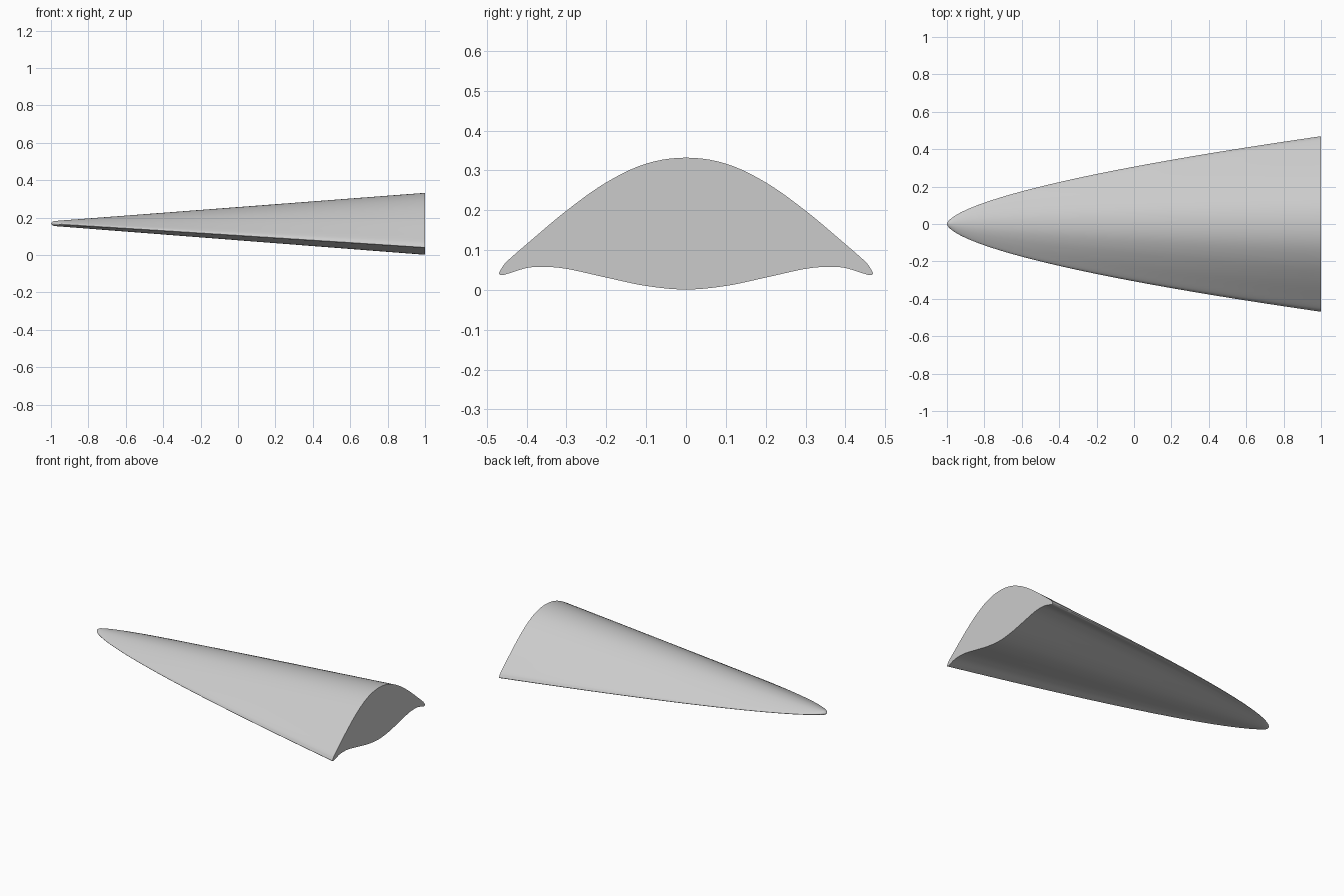
import bpy, bmesh, math

cube = bpy.data.objects.get("Cube")
if cube:
    bpy.data.objects.remove(cube, do_unlink=True)

grey = bpy.data.materials.new("light grey")
grey.use_nodes = True
colour = (0.6, 0.6, 0.6, 1)
grey.diffuse_color = colour
grey.node_tree.nodes["Principled BSDF"].inputs["Base Color"].default_value = colour

# Half of the rear cross-section (y, z), from the ridge round the edge to the keel
HALF = [(0, .332), (.1, .317), (.2, .27), (.3, .199), (.4, .115), (.45, .071),
        (.465, .051), (.469, .041), (.461, .037), (.44, .043), (.4, .055),
        (.36, .058), (.3, .053), (.2, .031), (.1, .010), (0, .001)]
EDGE = 7          # index of the outermost point
STEPS = 5         # points per profile span
STATIONS = 56
NOSE_Z, NOSE_R = .168, .012


def catmull(a, b, c, d, t):
    return .5 * (2 * b + (c - a) * t + (2 * a - 5 * b + 4 * c - d) * t * t
                 + (3 * b - a - 3 * c + d) * t ** 3)


# Closed smooth ring: (share of half width, rear height, upper or lower side)
points = HALF + [(-y, z) for y, z in HALF[-2:0:-1]]
n = len(points)
half_width = HALF[EDGE][0]
ring = []
for i in range(n):
    quad = [points[(i + k) % n] for k in (-1, 0, 1, 2)]
    side = 1 if i < EDGE or i >= n - EDGE else -1
    for k in range(STEPS):
        y, z = (catmull(*[p[axis] for p in quad], k / STEPS) for axis in (0, 1))
        ring.append((y / half_width, z, side))

# Loft the section from the rear base to the blunt nose
bm = bmesh.new()
loops = []
for s in range(STATIONS + 1):
    f = max((s / STATIONS) ** 2.5, .00005)
    width = half_width * f ** .615
    nose = NOSE_R * min(1, math.sqrt(f / .008))
    loop = []
    for u, z, side in ring:
        nose_z = NOSE_Z + side * nose * math.sqrt(max(0, 1 - u * u))
        loop.append(bm.verts.new((2 * f - 1, width * u, nose_z + (z - nose_z) * f)))
    loops.append(loop)
for a, b in zip(loops, loops[1:]):
    for i in range(len(ring)):
        j = (i + 1) % len(ring)
        bm.faces.new((a[i], a[j], b[j], b[i]))
bm.faces.new(loops[0])
bm.faces.new(loops[-1])
bmesh.ops.recalc_face_normals(bm, faces=bm.faces)

mesh = bpy.data.meshes.new("lifting_body")
bm.to_mesh(mesh)
bm.free()
mesh.materials.append(grey)
body = bpy.data.objects.new("lifting_body", mesh)
bpy.context.collection.objects.link(body)
bpy.context.view_layer.objects.active = body
body.select_set(True)
bpy.ops.object.shade_smooth_by_angle(angle=math.radians(40))
